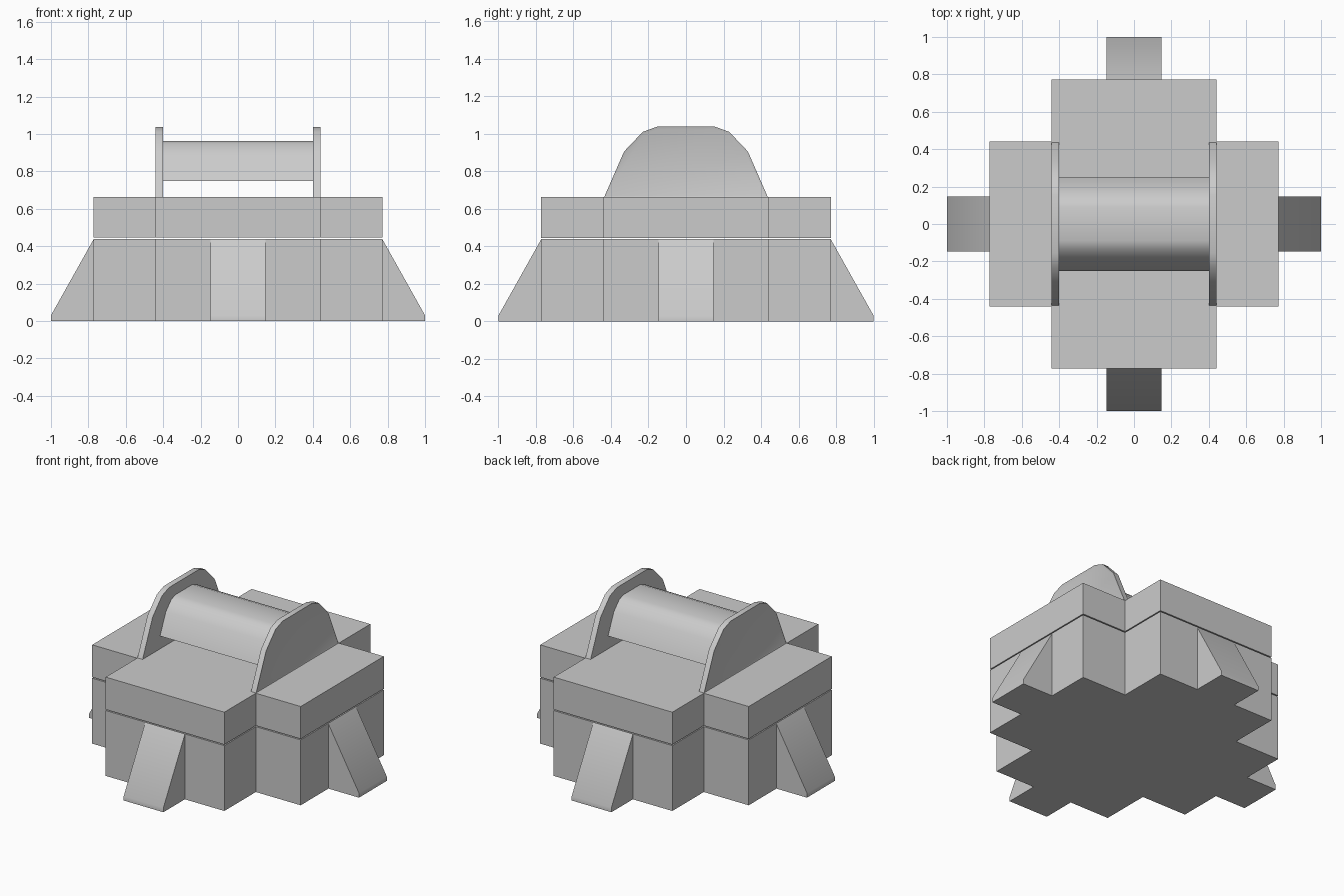
import bpy, bmesh, math
from mathutils import Matrix, Vector

if "Cube" in bpy.data.objects:
    bpy.data.objects.remove(bpy.data.objects["Cube"])


def prism(name, outline, start, end, place, inset_end=False):
    """Extrude a 2D outline; place(u, v, w) maps it into the scene."""
    bm = bmesh.new()
    rings = [[bm.verts.new(place(u, v, w)) for u, v in outline] for w in (start, end)]
    n = len(outline)
    for i in range(n):
        j = (i + 1) % n
        bm.faces.new((rings[0][i], rings[0][j], rings[1][j], rings[1][i]))
    bm.faces.new(rings[0][::-1])
    cap = bm.faces.new(rings[1])
    bmesh.ops.recalc_face_normals(bm, faces=bm.faces)
    if inset_end:
        bmesh.ops.inset_region(bm, faces=[cap], thickness=0.014, depth=-0.004)
    mesh = bpy.data.meshes.new(name)
    bm.to_mesh(mesh)
    bm.free()
    obj = bpy.data.objects.new(name, mesh)
    bpy.context.collection.objects.link(obj)
    bpy.ops.object.select_all(action='DESELECT')
    obj.select_set(True)
    bpy.context.view_layer.objects.active = obj
    bpy.ops.object.shade_smooth_by_angle(angle=math.radians(40))
    return obj


# Plus-shaped footprint shared by the base and the upper slab
quarter = [(0.773, -0.44), (0.773, 0.44), (0.44, 0.44)]
cross = []
for k in range(4):
    turn = Matrix.Rotation(k * math.pi / 2, 2)
    cross += [tuple(turn @ Vector(p)) for p in quarter]

upright = lambda u, v, w: (u, v, w)
prism("base_body", cross, 0.0, 0.438, upright)
prism("upper_slab", cross, 0.445, 0.662, upright)

# Four sloping feet, one on each arm
foot = [(0.77, 0), (1.0, 0), (1.0, 0.03), (0.773, 0.435), (0.77, 0.435)]
for k in range(4):
    obj = prism(f"foot_{k + 1}", foot, -0.147, 0.147, lambda u, v, w: (u, w, v))
    obj.rotation_euler.z = k * math.pi / 2

# Side plates with a faceted arch outline, and a smaller matching grip bar
half = [(0.437, 0.66), (0.33, 0.905), (0.23, 1.01), (0.155, 1.037)]
arch = half + [(-y, z) for y, z in reversed(half)]
for side, label in ((1, "right"), (-1, "left")):
    prism(f"{label}_plate", arch, side * 0.402, side * 0.44,
          lambda u, v, w: (w, u, v), inset_end=True)

bar = [(y * 0.575, 0.748 + (z - 0.66) * 0.57) for y, z in arch]
prism("grip_bar", bar, -0.405, 0.405, lambda u, v, w: (w, u, v))
